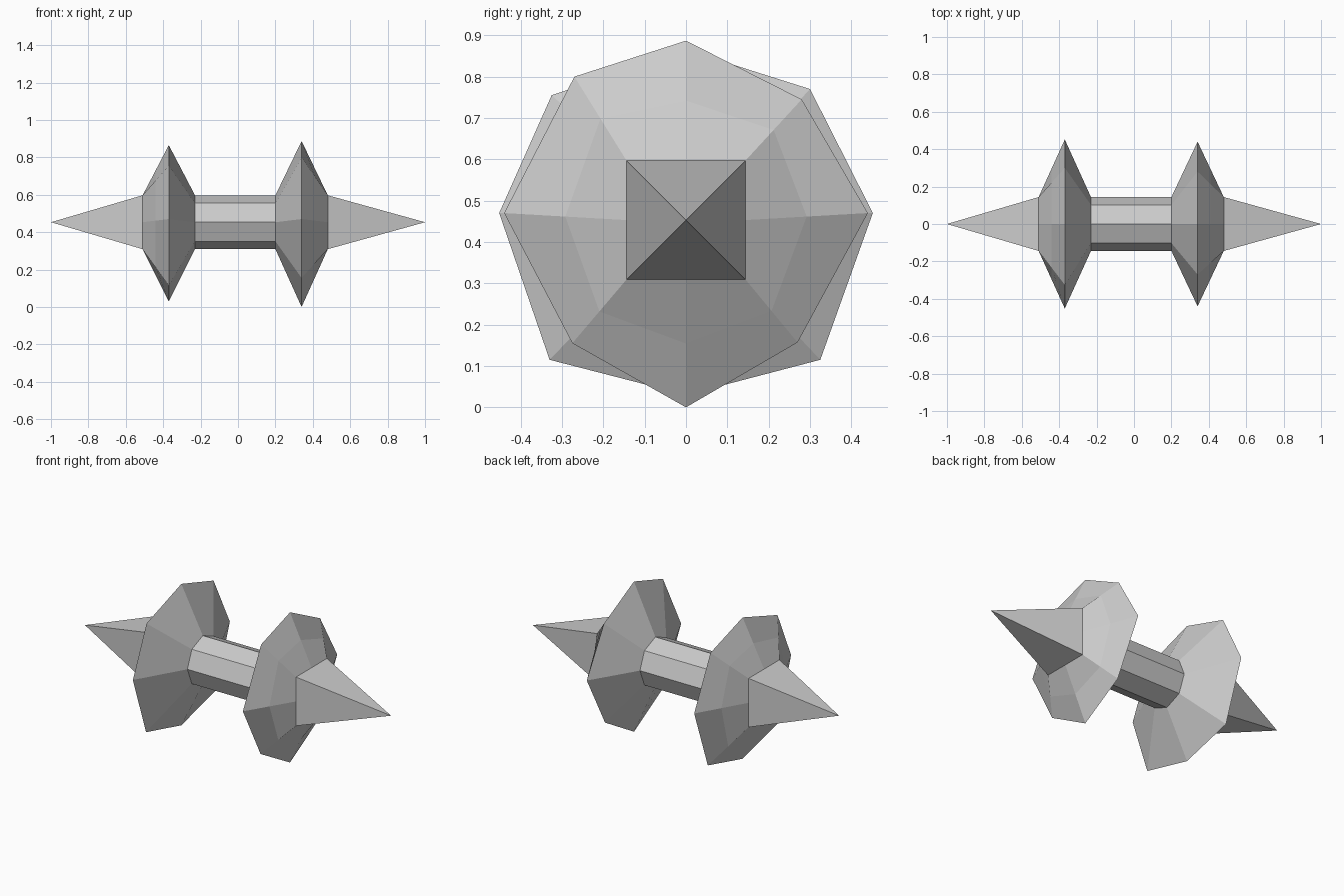
import bpy, bmesh
from math import sin, cos, pi

cube = bpy.data.objects.get("Cube")
if cube:
    bpy.data.objects.remove(cube, do_unlink=True)

AXIS_Z = 0.453   # height of the bar's axis
R = 0.144        # bar radius and half width of the spike base

grey = bpy.data.materials.new("grey")
grey.use_nodes = True
COLOUR = (0.6, 0.6, 0.6, 1)
grey.diffuse_color = COLOUR
grey.node_tree.nodes["Principled BSDF"].inputs["Base Color"].default_value = COLOUR


def octagon():
    return [(R * cos(k * pi / 4), AXIS_Z + R * sin(k * pi / 4)) for k in range(8)]


def square():
    # eight points: corners and side midpoints
    ring = []
    for k in range(8):
        c, s = cos(k * pi / 4), sin(k * pi / 4)
        m = R / max(abs(c), abs(s))
        ring.append((c * m, AXIS_Z + s * m))
    return ring


def between(a, b):
    return [((p[0] + q[0]) / 2, (p[1] + q[1]) / 2) for p, q in zip(a, b)]


def loft(name, sections):
    """Skin (x, ring of (y, z)) sections with flat faces."""
    bm = bmesh.new()
    rows = [[bm.verts.new((x, y, z)) for y, z in ring]
            for x, ring in sorted(sections, key=lambda s: s[0])]
    for a, b in zip(rows, rows[1:]):
        n = len(a)
        for i in range(n):
            j = (i + 1) % n
            bm.faces.new((a[i], a[j], b[j], b[i]))
    bmesh.ops.remove_doubles(bm, verts=bm.verts, dist=1e-5)
    mesh = bpy.data.meshes.new(name)
    bm.to_mesh(mesh)
    bm.free()
    mesh.materials.append(grey)
    obj = bpy.data.objects.new(name, mesh)
    bpy.context.collection.objects.link(obj)


# Irregular octagonal rims, counter-clockwise from +y
left_rim = [(0.44, 0.47), (0.28, 0.745), (0, 0.887), (-0.27, 0.80),
            (-0.44, 0.47), (-0.275, 0.155), (0, 0.0), (0.27, 0.157)]
right_rim = [(0.452, 0.47), (0.30, 0.77), (0, 0.865), (-0.325, 0.755),
             (-0.452, 0.47), (-0.33, 0.115), (0, 0.03), (0.325, 0.115)]

# Each end: weight tapering from the bar to the rim to a square, then a spike
for side, rim, inner, ridge, outer, tip in (
        ("left", left_rim, 0.20, 0.34, 0.48, 1.0),
        ("right", right_rim, -0.23, -0.37, -0.51, -1.0)):
    loft(side + "_weight", [(inner, octagon()), (ridge, rim),
                            ((ridge + outer) / 2, between(rim, square())),
                            (outer, square())])
    loft(side + "_spike", [(outer, square()[1::2]), (tip, [(0, AXIS_Z)] * 4)])

# Octagonal bar
loft("handle_bar", [(-0.23, octagon()), (0.20, octagon())])
